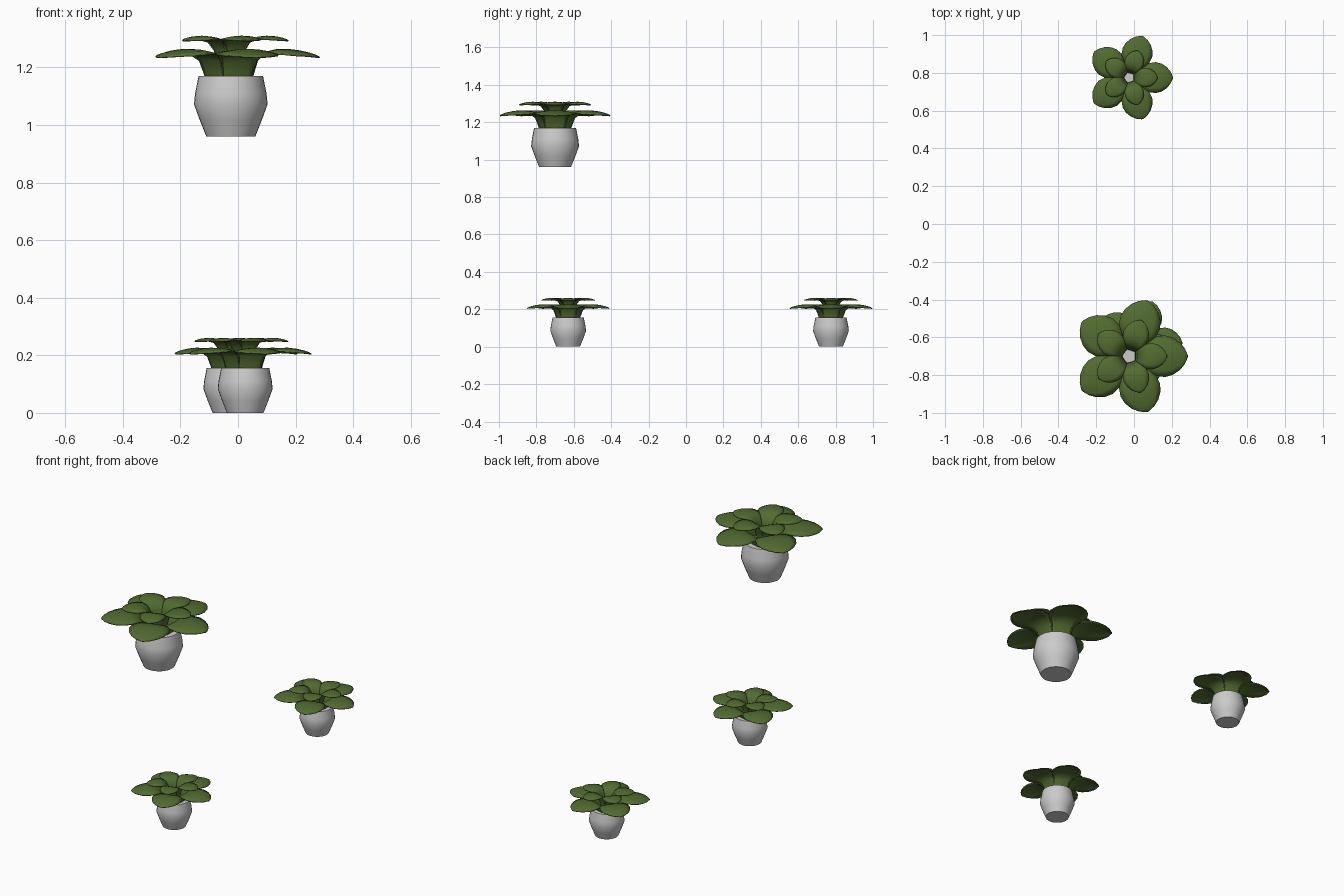
import bpy, bmesh
from math import cos, sin, pi, radians

if "Cube" in bpy.data.objects:
    bpy.data.objects.remove(bpy.data.objects["Cube"])

green = bpy.data.materials.new("leaf_green")
green.diffuse_color = (0.085, 0.15, 0.03, 1)
green.use_nodes = True
green.node_tree.nodes["Principled BSDF"].inputs["Base Color"].default_value = green.diffuse_color

# Pot outline: radius, height
POT = [(0.085, 0), (0.108, 0.057), (0.128, 0.112), (0.124, 0.15), (0.112, 0.21)]
# Leaf centre line: radius, height, half width, edge droop
OUTER = [(0.070, 0.19, 0.050, 0), (0.076, 0.22, 0.056, 0), (0.090, 0.265, 0.068, 0.0),
         (0.115, 0.293, 0.086, 0.008), (0.155, 0.303, 0.104, 0.014), (0.200, 0.304, 0.110, 0.017),
         (0.240, 0.299, 0.099, 0.016), (0.275, 0.291, 0.074, 0.010), (0.298, 0.283, 0.042, 0.005),
         (0.310, 0.276, 0.008, 0)]
INNER = [(0.030, 0.19, 0.024, 0), (0.034, 0.24, 0.028, 0), (0.045, 0.30, 0.037, 0.0),
         (0.065, 0.334, 0.050, 0.004), (0.095, 0.347, 0.064, 0.008), (0.125, 0.350, 0.070, 0.010),
         (0.155, 0.348, 0.062, 0.010), (0.180, 0.343, 0.045, 0.007), (0.194, 0.338, 0.025, 0.003),
         (0.201, 0.334, 0.005, 0)]


def finish(bm, name, loc, scale, angle, mat=None):
    bmesh.ops.recalc_face_normals(bm, faces=bm.faces) if mat is None else None
    me = bpy.data.meshes.new(name)
    bm.to_mesh(me)
    bm.free()
    ob = bpy.data.objects.new(name, me)
    bpy.context.collection.objects.link(ob)
    ob.location, ob.scale = loc, (scale,) * 3
    if mat:
        me.materials.append(mat)
    bpy.ops.object.select_all(action='DESELECT')
    ob.select_set(True)
    bpy.context.view_layer.objects.active = ob
    bpy.ops.object.shade_smooth_by_angle(angle=radians(angle))
    return ob


def pot(name, loc, scale, n=32):
    bm = bmesh.new()
    rings = [[bm.verts.new((r * cos(2 * pi * i / n), r * sin(2 * pi * i / n), z))
              for i in range(n)] for r, z in POT]
    for a, b in zip(rings, rings[1:]):
        for i in range(n):
            j = (i + 1) % n
            bm.faces.new((a[i], a[j], b[j], b[i]))
    bm.faces.new(rings[0][::-1])
    bm.faces.new(rings[-1])
    finish(bm, name, loc, scale, 40)


def leaves(name, line, loc, scale):
    bm = bmesh.new()
    for k in range(5):
        a = 2 * pi * k / 5
        rows = []
        for r, z, w, d in line:
            row = []
            for t in (-1, -0.67, -0.33, 0, 0.33, 0.67, 1):
                x, y = r - 0.1 * w * t * t, w * t
                row.append(bm.verts.new((x * cos(a) - y * sin(a),
                                         x * sin(a) + y * cos(a), z - d * t * t)))
            rows.append(row)
        for p, q in zip(rows, rows[1:]):
            for i in range(6):
                bm.faces.new((p[i], q[i], q[i + 1], p[i + 1]))
    ob = finish(bm, name, loc, scale, 60, green)
    mod = ob.modifiers.new("thickness", 'SOLIDIFY')
    mod.thickness = 0.005


# Three potted plants: large raised one, two small ones on the floor
for name, loc, s in (("large", (-0.025, -0.70, 0.96), 1.0),
                     ("small_front", (0.025, -0.63, 0), 0.745),
                     ("small_back", (-0.025, 0.775, 0), 0.745)):
    pot(name + "_pot", loc, s)
    leaves(name + "_outer_leaves", OUTER, loc, s)
    leaves(name + "_inner_leaves", INNER, loc, s)
